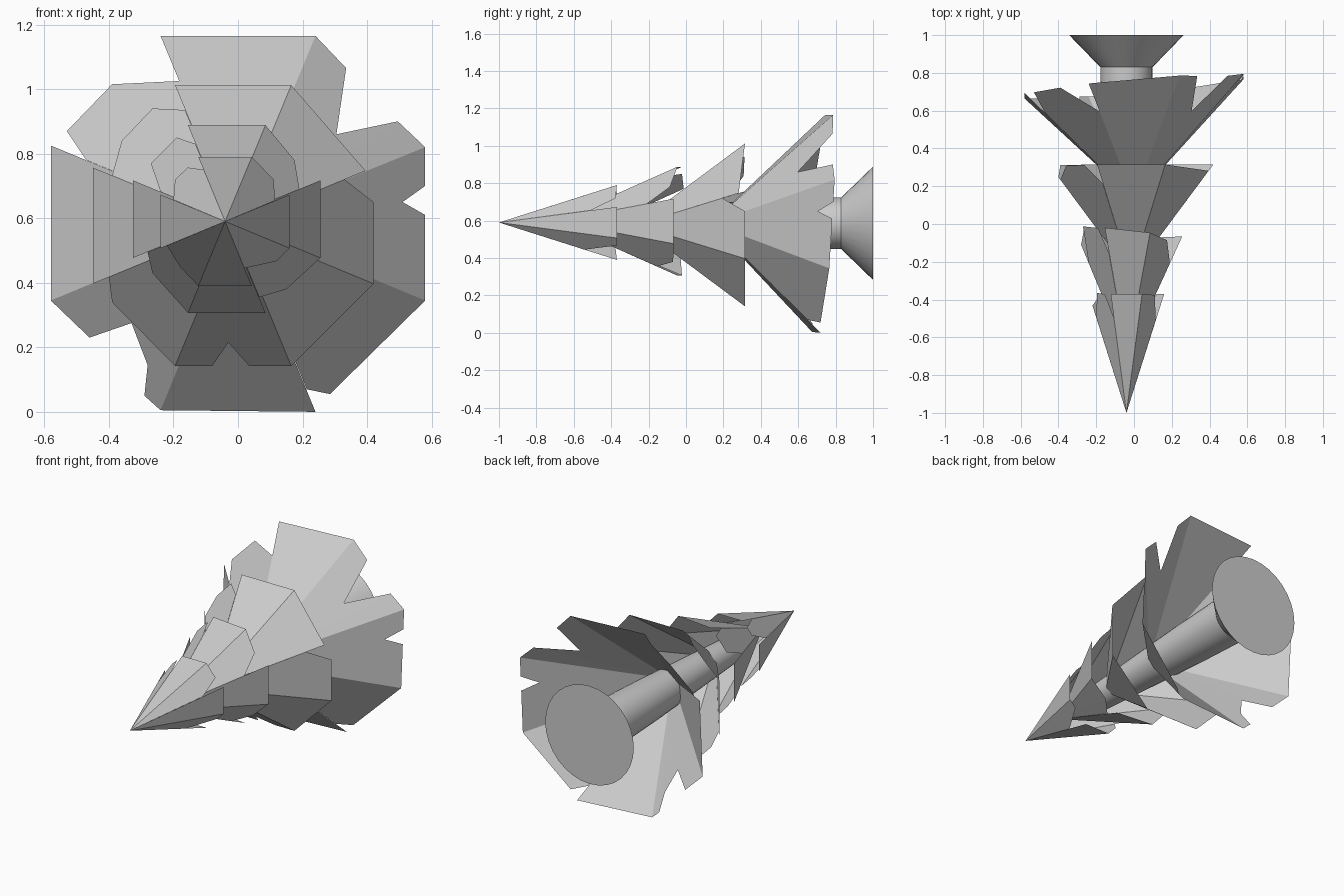
import bpy, math

if "Cube" in bpy.data.objects:
    bpy.data.objects.remove(bpy.data.objects["Cube"])


def make_object(name, verts, faces):
    mesh = bpy.data.meshes.new(name)
    mesh.from_pydata(verts, [], faces)
    mesh.update()
    ob = bpy.data.objects.new(name, mesh)
    bpy.context.collection.objects.link(ob)
    return ob


def foliage_tier(name, centre, apothem, apex_y, rim_y, tilt, rim):
    """Torn eight-sided cone shell; the rim is an x/z outline projected onto the cone."""
    cx, cz = centre
    verts = [(cx, apex_y, cz)]
    for x, z in rim:
        dx, dz = x - cx, z - cz
        r = max(dx * math.cos(k * math.pi / 4) + dz * math.sin(k * math.pi / 4)
                for k in range(8))
        y = apex_y + (rim_y - apex_y) * r / apothem + tilt[0] * dx + tilt[1] * dz
        verts.append((x, y, z))
    n = len(rim)
    faces = []
    for i in range(n):
        j = (i + 1) % n
        ax, az = rim[i][0] - cx, rim[i][1] - cz
        bx, bz = rim[j][0] - cx, rim[j][1] - cz
        if abs(ax * bz - az * bx) > 0.0015:   # skip slits that run along a ridge
            faces.append((0, i + 1, j + 1))
    return make_object(name, verts, faces)


# Foliage, from the tip to the base
foliage_tier("foliage_tip", (-.04, .59), .20, -1.0, -.37, (0, 0), [
    (-.123, .79), (.043, .79), (.11, .72), (.115, .655), (.16, .673), (.16, .507),
    (.12, .467), (.02, .445), (.043, .39), (-.123, .39), (-.18, .45), (-.22, .515),
    (-.24, .507), (-.24, .673), (-.20, .657), (-.195, .72), (-.155, .757), (-.106, .75)])

foliage_tier("foliage_upper", (-.035, .597), .29, -.70, -.035, (-.11, 0), [
    (-.155, .888), (.085, .888), (.175, .78), (.19, .69), (.255, .717), (.255, .477),
    (.15, .38), (.066, .355), (.085, .307), (-.155, .307), (-.265, .43), (-.28, .495),
    (-.325, .477), (-.325, .717), (-.24, .682), (-.27, .77), (-.19, .85), (-.132, .83)])

foliage_tier("foliage_middle", (-.015, .577), .435, -.27, .315, (0, 0), [
    (-.195, 1.012), (.165, 1.012), (.395, .747), (.33, .72), (.42, .65), (.42, .397),
    (.165, .142), (.035, .142), (-.03, .215), (-.08, .142), (-.195, .142), (-.39, .34),
    (-.40, .418), (-.45, .397), (-.45, .757), (-.39, .732), (-.36, .84), (-.265, .94),
    (-.164, .935)])

foliage_tier("foliage_lower", (0, .585), .58, .13, .73, (.087, .06), [
    (-.24, 1.165), (.24, 1.165), (.335, 1.065), (.305, .86), (.495, .90), (.58, .82),
    (.58, .70), (.51, .65), (.58, .61), (.58, .345), (.285, .055), (.213, .07),
    (.24, 0), (-.24, .005), (-.29, .05), (-.28, .145), (-.33, .275), (-.46, .23),
    (-.58, .345), (-.58, .825), (-.47, .78), (-.53, .87), (-.39, 1.015), (-.182, 1.025)])

# Trunk with flared foot
profile = [(-.50, .07), (.45, .125), (.77, .138), (.83, .138), (1.0, .303)]
sides = 32
verts = [(-.04 + r * math.cos(2 * math.pi * k / sides), y,
          .586 + r * math.sin(2 * math.pi * k / sides))
         for y, r in profile for k in range(sides)]
faces = [(a * sides + k, (a + 1) * sides + k,
          (a + 1) * sides + (k + 1) % sides, a * sides + (k + 1) % sides)
         for a in range(len(profile) - 1) for k in range(sides)]
faces.append(tuple(range(sides)))
faces.append(tuple(reversed(range((len(profile) - 1) * sides, len(profile) * sides))))
trunk = make_object("trunk", verts, faces)
bpy.ops.object.select_all(action='DESELECT')
trunk.select_set(True)
bpy.context.view_layer.objects.active = trunk
bpy.ops.object.shade_smooth_by_angle(angle=math.radians(30))
